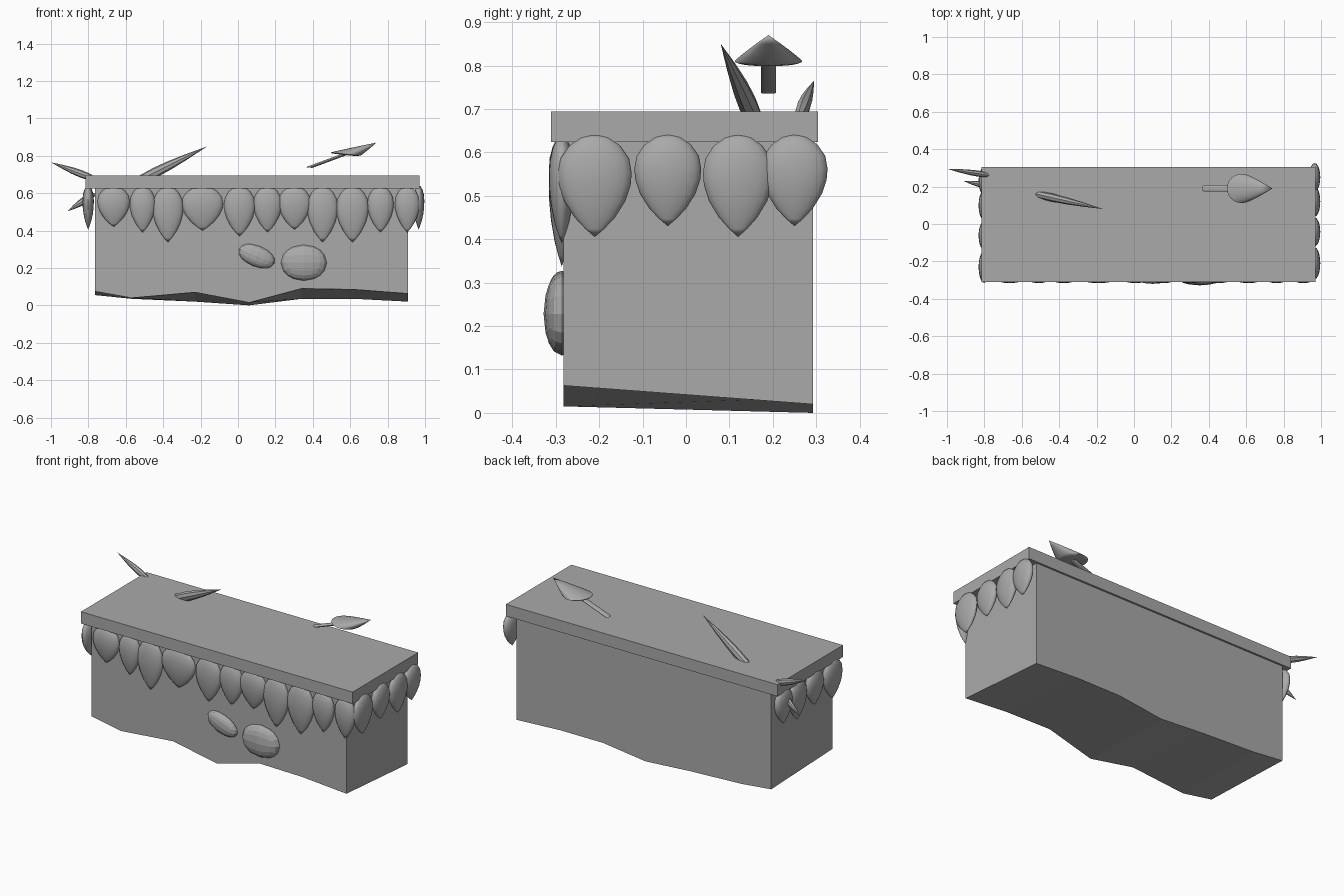
import bpy, bmesh, math
from mathutils import Vector, Matrix

cube = bpy.data.objects.get("Cube")
if cube:
    bpy.data.objects.remove(cube)

grey = bpy.data.materials.new("plain_grey")
grey.use_nodes = True
grey.diffuse_color = (0.4, 0.4, 0.4, 1)
grey.node_tree.nodes["Principled BSDF"].inputs["Base Color"].default_value = (0.4, 0.4, 0.4, 1)


def finish(name, bm, smooth=None):
    bmesh.ops.recalc_face_normals(bm, faces=bm.faces)
    mesh = bpy.data.meshes.new(name)
    bm.to_mesh(mesh)
    bm.free()
    mesh.materials.append(grey)
    obj = bpy.data.objects.new(name, mesh)
    bpy.context.collection.objects.link(obj)
    if smooth:
        bpy.ops.object.select_all(action='DESELECT')
        obj.select_set(True)
        bpy.context.view_layer.objects.active = obj
        bpy.ops.object.shade_smooth_by_angle(angle=math.radians(smooth))
    return obj


def lathe(name, profile, segments, origin, u, v, axis, smooth=45):
    """Spin (height, radius) points round an axis, using free (even sheared) axes."""
    bm = bmesh.new()
    origin, u, v, axis = map(Vector, (origin, u, v, axis))
    rings = []
    for h, r in profile:
        centre = origin + axis * h
        if r == 0:
            rings.append([bm.verts.new(centre)] * segments)
        else:
            turns = [2 * math.pi * i / segments for i in range(segments)]
            rings.append([bm.verts.new(centre + (u * math.cos(a) + v * math.sin(a)) * r) for a in turns])
    for a, b in zip(rings, rings[1:]):
        for i in range(segments):
            j = (i + 1) % segments
            bm.faces.new(list(dict.fromkeys((a[i], a[j], b[j], b[i]))))
    return finish(name, bm, smooth)


# Soil block with a wavy sloping underside: (x, front z, back z)
underside = [(-0.765, 0.075, 0.055), (-0.57, 0.04, 0.035), (-0.23, 0.07, 0.02), (0.06, 0.015, 0),
             (0.34, 0.09, 0.035), (0.62, 0.085, 0.035), (0.91, 0.063, 0.02)]
bm = bmesh.new()
rows = []
for x, zf, zb in underside:
    rows.append([bm.verts.new(p) for p in
                 ((x, -0.282, zf), (x, 0.293, zb), (x, 0.293, 0.64), (x, -0.282, 0.64))])
for a, b in zip(rows, rows[1:]):
    for i in range(4):
        j = (i + 1) % 4
        bm.faces.new((a[i], a[j], b[j], b[i]))
bm.faces.new(rows[0])
bm.faces.new(rows[-1])
finish("soil_block", bm)

# Turf slab on top
bm = bmesh.new()
bmesh.ops.create_cube(bm, size=1, matrix=Matrix.Translation((0.078, -0.003, 0.659))
                      @ Matrix.Diagonal((1.785, 0.615, 0.07, 1)))
finish("turf_slab", bm)

# Hanging leaves round three edges
leaf = [(0, 0), (0.08, 0.26), (0.19, 0.55), (0.35, 0.83), (0.5, 0.97), (0.62, 1),
        (0.76, 0.93), (0.88, 0.7), (0.96, 0.4), (1, 0)]


def hanging_leaf(name, x, y, half_width, tip, top, along):
    out = Vector((along[1], along[0], 0)) * 0.03
    lathe(name, leaf, 20, (x, y, tip), Vector(along) * half_width, out, (0, 0, top - tip))


front_leaves = [(-0.665, 0.086, 0.42), (-0.51, 0.068, 0.39), (-0.375, 0.082, 0.337),
                (-0.19, 0.11, 0.4), (0.008, 0.083, 0.37), (0.158, 0.075, 0.39),
                (0.302, 0.086, 0.405), (0.452, 0.082, 0.337), (0.612, 0.086, 0.337),
                (0.762, 0.07, 0.39), (0.905, 0.066, 0.39)]
for x, w, tip in front_leaves:
    hanging_leaf("front_leaf", x, -0.286, w, tip, 0.64, (1, 0, 0))

side_leaves = [(-0.21, 0.085, 0.405), (-0.042, 0.077, 0.43), (0.12, 0.081, 0.405), (0.25, 0.076, 0.43)]
for y, w, tip in side_leaves:
    hanging_leaf("left_leaf", 0.966, y, w, tip, 0.643, (0, 1, 0))
    hanging_leaf("right_leaf", -0.801, y - 0.02, w, tip, 0.643, (0, 1, 0))

# Grass blades, from base to tip
blade = [(0, 0), (0.08, 0.55), (0.22, 0.9), (0.38, 1), (0.55, 0.88), (0.75, 0.55), (0.9, 0.22), (1, 0)]
for name, base, tip, r in [("top_grass_blade", (-0.61, 0.18, 0.626), (-0.165, 0.08, 0.85), 0.027),
                           ("corner_grass_blade", (-0.74, 0.255, 0.665), (-1, 0.295, 0.765), 0.02),
                           ("side_grass_blade", (-0.76, 0.2, 0.6), (-0.912, 0.23, 0.503), 0.02)]:
    axis = Vector(tip) - Vector(base)
    side = axis.cross(Vector((0, 0, 1))).normalized()
    up = side.cross(axis).normalized()
    lathe(name, blade, 8, base, side * r * 0.8, up * r, axis, 30)

# Leaning mushroom: stem and pointed cap share one slanted axis
lean = (1, 0, 0.37)
base = (0.38, 0.19, 0.737)
u, v = (1, 0, -0.11), (0, 1, 0)
lathe("mushroom_stem", [(0, 0), (0, 0.0175), (0.19, 0.0175), (0.19, 0)], 16, base, u, v, lean)
lathe("mushroom_cap", [(0.19, 0), (0.184, 0.045), (0.187, 0.07), (0.195, 0.078), (0.207, 0.075),
                       (0.26, 0.051), (0.31, 0.026), (0.36, 0)], 24, base, u, v, lean)

# Faceted stones set into the front
for name, place, size, tilt in [("small_stone", (0.1, -0.286, 0.263), (0.103, 0.034, 0.056), 22),
                                ("large_stone", (0.352, -0.286, 0.228), (0.123, 0.042, 0.096), 0)]:
    bm = bmesh.new()
    bmesh.ops.create_cube(bm, size=2)
    bmesh.ops.subdivide_edges(bm, edges=bm.edges[:], cuts=3, use_grid_fill=True)
    for vert in bm.verts:
        vert.co = vert.co.normalized()
    bm.transform(Matrix.Translation(place) @ Matrix.Rotation(math.radians(tilt), 4, 'Y')
                 @ Matrix.Diagonal((*size, 1)))
    finish(name, bm)
